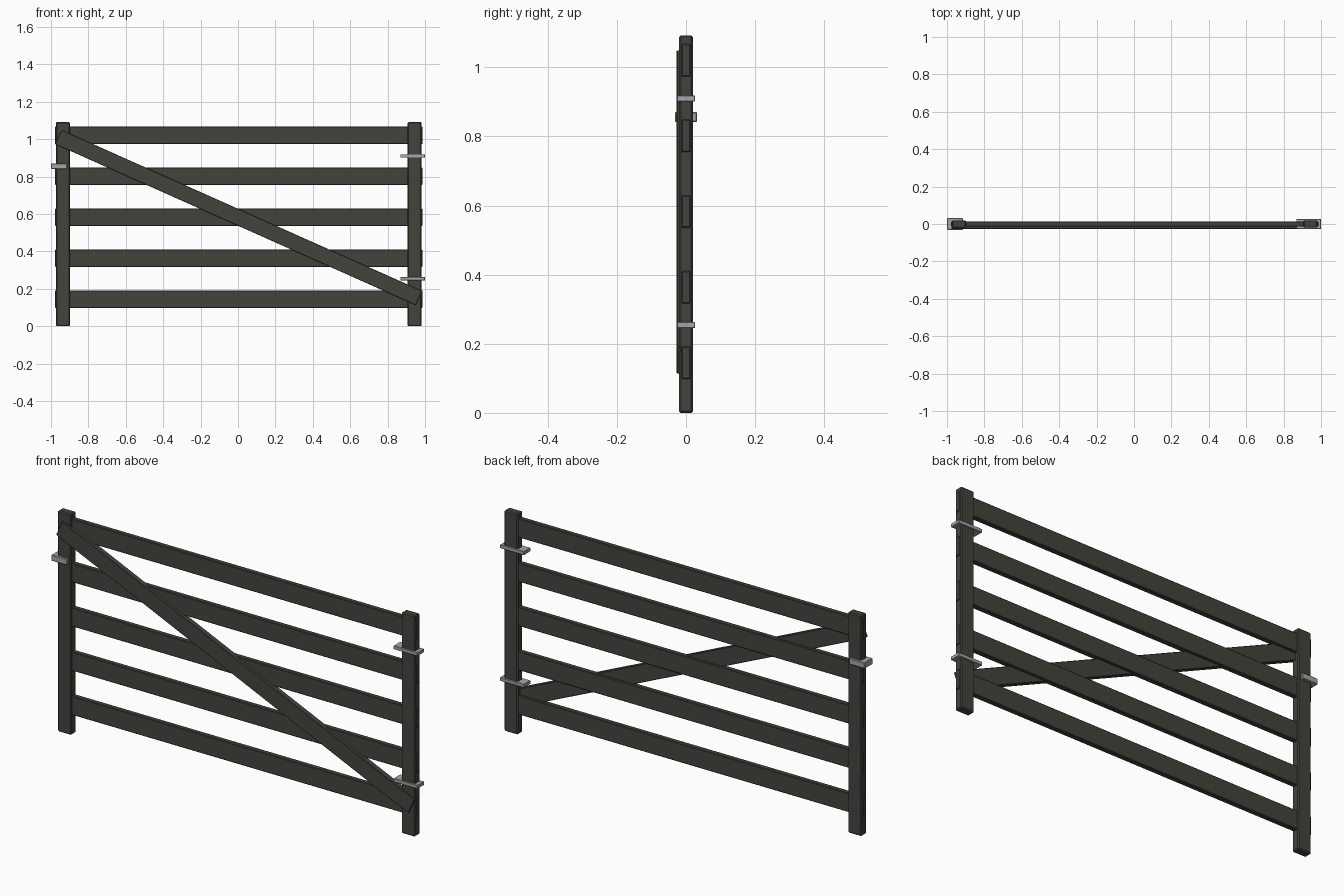
import bpy, math

if "Cube" in bpy.data.objects:
    bpy.data.objects.remove(bpy.data.objects["Cube"])

def material(name, rgb):
    m = bpy.data.materials.new(name)
    m.diffuse_color = (*rgb, 1)
    m.use_nodes = True
    m.node_tree.nodes["Principled BSDF"].inputs["Base Color"].default_value = m.diffuse_color
    return m

WOOD = material("dark_wood", (0.056, 0.056, 0.046))
METAL = material("grey_metal", (0.38, 0.38, 0.41))

def box(name, x, y, z, mat, bevel=0.004, tilt=0.0):
    """Bevelled box from (min, max) ranges, optionally tilted about y."""
    bpy.ops.mesh.primitive_cube_add(size=1)
    o = bpy.context.object
    o.name = name
    o.scale = [r[1] - r[0] for r in (x, y, z)]
    bpy.ops.object.transform_apply(location=False, rotation=False, scale=True)
    o.location = [(r[0] + r[1]) / 2 for r in (x, y, z)]
    o.rotation_euler.y = tilt
    b = o.modifiers.new("bevel", 'BEVEL')
    b.width = bevel
    b.segments = 1
    o.data.materials.append(mat)
    return o

CX = 0.004  # gate frame is slightly off centre because of the hardware

# upright posts
for side, s in (("latch", -1), ("hinge", 1)):
    c = CX + s * 0.94
    box(side + "_post", (c - 0.037, c + 0.037), (-0.02, 0.02), (0, 1.092), WOOD, 0.005)

# five horizontal rails
for i in range(5):
    z = 0.145 + i * 0.2188
    box(f"rail_{i + 1}", (CX - 0.982, CX + 0.982), (-0.013, 0.013),
        (z - 0.047, z + 0.047), WOOD, 0.003)

# diagonal brace on the front
x0, z0, x1, z1 = -0.960, 1.011, 0.967, 0.151
length = math.hypot(x1 - x0, z1 - z0)
cx, cz = (x0 + x1) / 2, (z0 + z1) / 2
box("diagonal_brace", (cx - length / 2, cx + length / 2), (-0.027, 0.001),
    (cz - 0.0415, cz + 0.0415), WOOD, 0.002, math.atan2(z0 - z1, x1 - x0))

# hinge straps
for name, z in (("lower_hinge", 0.254), ("upper_hinge", 0.910)):
    box(name, (0.868, 1.0), (-0.026, 0.026), (z - 0.009, z + 0.009), METAL, 0.002)

# latch block
box("latch", (-1.0, -0.914), (-0.032, 0.032), (0.841, 0.871), METAL, 0.003)
